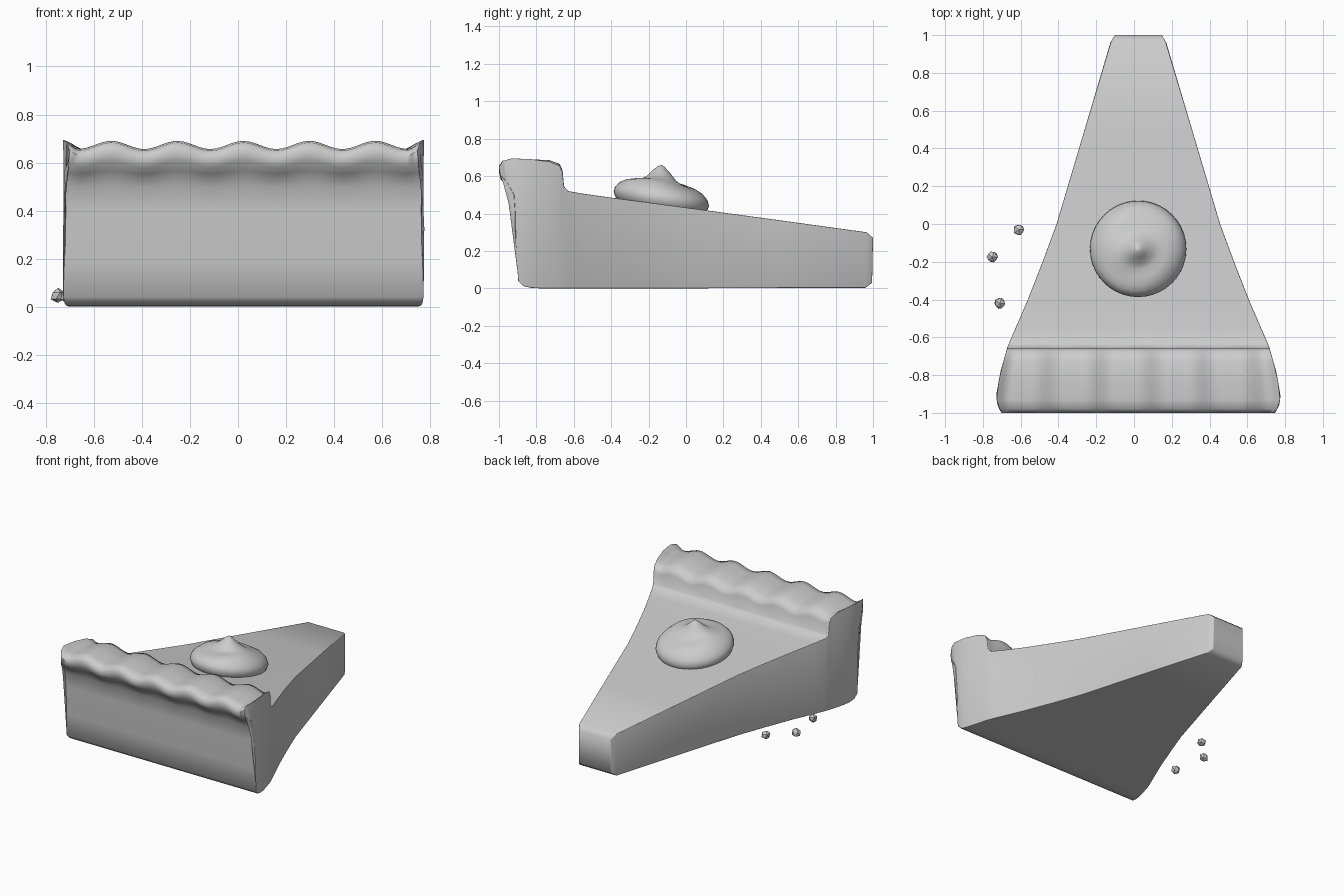
import bpy, bmesh, math, random
from mathutils import Vector

if "Cube" in bpy.data.objects:
    bpy.data.objects.remove(bpy.data.objects["Cube"])

random.seed(4)
CX = 0.023  # slice centre line


def lerp_table(table, t):
    for (a, va), (b, vb) in zip(table, table[1:]):
        if t <= b:
            return va + (vb - va) * max(0, (t - a) / (b - a))
    return table[-1][1]


def finish(bm, name, angle):
    bmesh.ops.recalc_face_normals(bm, faces=bm.faces)
    mesh = bpy.data.meshes.new(name)
    bm.to_mesh(mesh)
    bm.free()
    ob = bpy.data.objects.new(name, mesh)
    bpy.context.collection.objects.link(ob)
    bpy.ops.object.select_all(action='DESELECT')
    ob.select_set(True)
    bpy.context.view_layer.objects.active = ob
    bpy.ops.object.shade_smooth_by_angle(angle=math.radians(angle))
    return ob


# Half width of the slice along y
WIDTH = [(-1.0, 0.725), (-0.95, 0.752), (-0.9, 0.75), (-0.8, 0.735), (-0.65, 0.693),
         (-0.4, 0.585), (-0.2, 0.507), (0.0, 0.433), (0.96, 0.148), (1.0, 0.125)]

# Side profile as matching lower and upper (y, z) points, tip to crust
LOWER = [(0.995, 0.03), (0.96, 0.003), (0.5, 0.002), (0, 0), (-0.2, 0), (-0.4, 0), (-0.55, 0),
         (-0.62, 0), (-0.66, 0), (-0.69, 0), (-0.73, 0), (-0.78, 0), (-0.83, 0.003),
         (-0.87, 0.012), (-0.897, 0.04), (-0.908, 0.2), (-0.912, 0.4), (-0.918, 0.5)]
UPPER = [(1.0, 0.27), (0.965, 0.3), (0.5, 0.364), (0, 0.432), (-0.2, 0.459), (-0.4, 0.485),
         (-0.55, 0.506), (-0.63, 0.52), (-0.652, 0.545), (-0.66, 0.63), (-0.675, 0.665),
         (-0.73, 0.685), (-0.83, 0.69), (-0.93, 0.69), (-0.98, 0.683), (-1.0, 0.655),
         (-0.99, 0.605), (-0.955, 0.565)]


def slice_point(u, y, z):
    x = CX + u * lerp_table(WIDTH, y)
    rim = min(1, max(0, (z - 0.52) / 0.12)) if y < -0.64 else 0
    wave = -0.017 * (1 - math.cos(2 * math.pi * (x - 0.022) / 0.275))
    flare = 0.025 * max(0, (abs(u) - 0.93) / 0.07)
    return Vector((x, y, z + rim * (wave + flare)))


# Pie slice with fluted crust
bm = bmesh.new()
COLS = 66
profile = LOWER + UPPER[::-1]
n, m = len(profile), len(LOWER)
rows = [[bm.verts.new(slice_point(2 * i / COLS - 1, y, z)) for y, z in profile]
        for i in range(COLS + 1)]
for a, b in zip(rows, rows[1:]):
    for j in range(n):
        k = (j + 1) % n
        bm.faces.new((a[j], a[k], b[k], b[j]))
caps = []
for r in (rows[0], rows[-1]):
    for j in range(m - 1):
        caps.append(bm.faces.new((r[j], r[j + 1], r[n - 2 - j], r[n - 1 - j])))
bmesh.ops.recalc_face_normals(bm, faces=bm.faces)
cap_set = set(caps)
rim_edges = [e for e in bm.edges if sum(f in cap_set for f in e.link_faces) == 1]
bmesh.ops.bevel(bm, geom=rim_edges, offset=0.018, segments=3, profile=0.5,
                affect='EDGES', clamp_overlap=True)
finish(bm, "pie_slice", 55)

# Whipped cream dollop, turned and leaned along the filling
bm = bmesh.new()
CREAM = [(0.215, -0.03), (0.243, 0.0), (0.255, 0.03), (0.247, 0.06), (0.222, 0.088),
         (0.19, 0.108), (0.15, 0.122), (0.11, 0.13), (0.08, 0.145), (0.045, 0.178), (0.018, 0.203)]
SEG = 40
rings = []
for r, h in CREAM:
    ring = []
    for i in range(SEG):
        t = 2 * math.pi * i / SEG
        y = r * math.sin(t)
        swirl = 0.008 * math.sin(2 * t + 14 * r) if 0.05 < r < 0.2 and h > 0.05 else 0
        ring.append(bm.verts.new((0.022 + r * math.cos(t), -0.132 + y,
                                  0.448 + h + swirl - 0.15 * y)))
    rings.append(ring)
for a, b in zip(rings, rings[1:]):
    for i in range(SEG):
        k = (i + 1) % SEG
        bm.faces.new((a[i], a[k], b[k], b[i]))
bm.faces.new(rings[0])
tip = bm.verts.new((0.022, -0.128, 0.66))
for i in range(SEG):
    bm.faces.new((rings[-1][i], rings[-1][(i + 1) % SEG], tip))
finish(bm, "whipped_cream", 60)

# Crumbs beside the slice
for i, (x, y) in enumerate([(-0.61, -0.03), (-0.75, -0.175), (-0.71, -0.42)]):
    bm = bmesh.new()
    bmesh.ops.create_icosphere(bm, subdivisions=1, radius=0.032)
    for v in bm.verts:
        v.co = v.co * random.uniform(0.88, 1.08) + Vector((x, y, 0.045))
    finish(bm, f"crumb_{i + 1}", 30)
